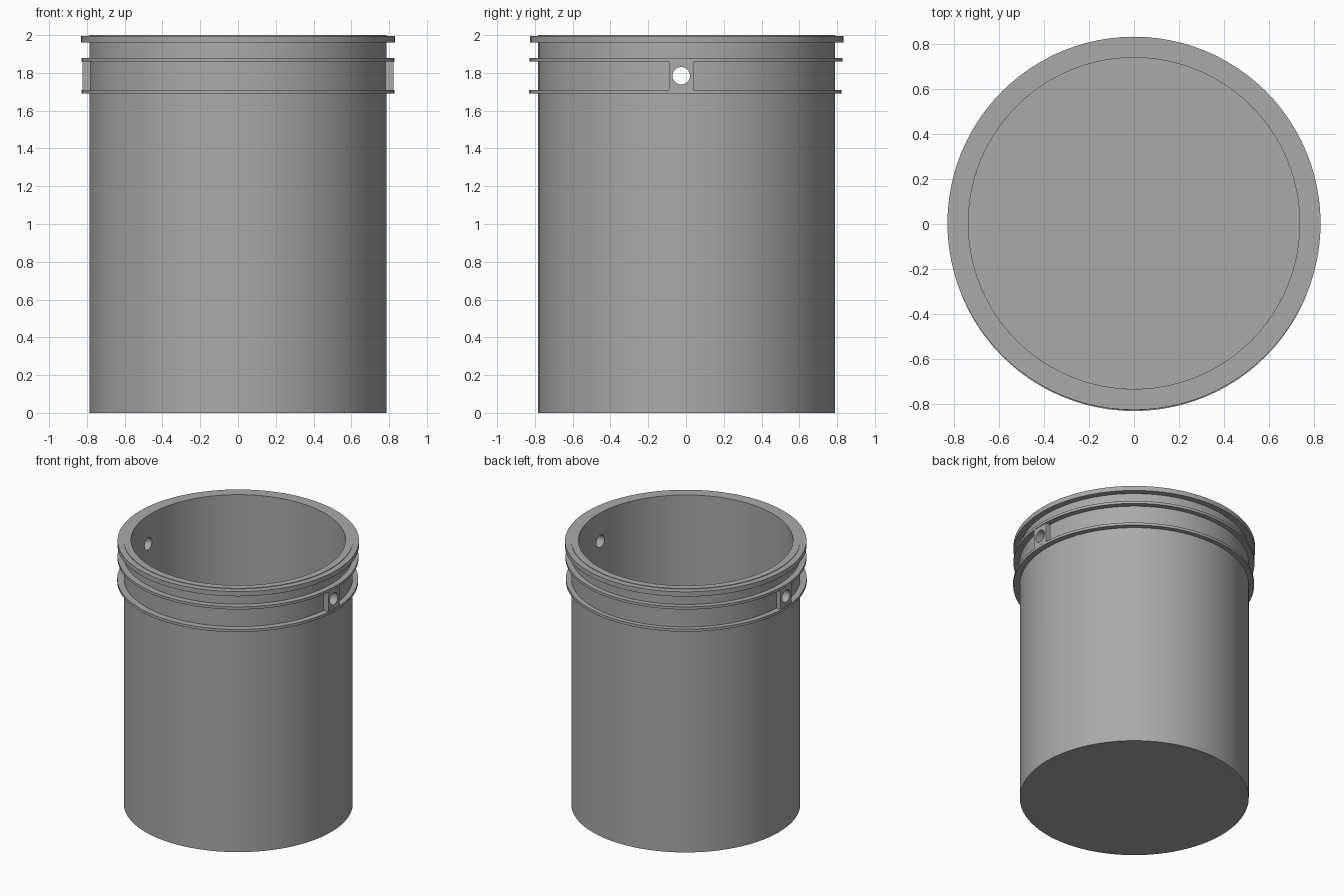
import bpy, bmesh, math
from mathutils import Matrix

SEGMENTS = 96

cube = bpy.data.objects.get("Cube")
if cube:
    bpy.data.objects.remove(cube, do_unlink=True)

grey = bpy.data.materials.new("plain grey")
grey.use_nodes = True
colour = (0.4, 0.4, 0.4, 1)
grey.diffuse_color = colour
grey.node_tree.nodes["Principled BSDF"].inputs["Base Color"].default_value = colour


def finish(name, bm, y=0.0):
    bmesh.ops.recalc_face_normals(bm, faces=bm.faces)
    mesh = bpy.data.meshes.new(name)
    bm.to_mesh(mesh)
    bm.free()
    mesh.materials.append(grey)
    obj = bpy.data.objects.new(name, mesh)
    obj.location.y = y
    bpy.context.collection.objects.link(obj)
    return obj


def lathe(name, profile, closed, y=0.0):
    """Spin a radius/height profile about z."""
    bm = bmesh.new()
    verts = [bm.verts.new((r, 0, z)) for r, z in profile]
    pairs = list(zip(verts, verts[1:]))
    if closed:
        pairs.append((verts[-1], verts[0]))
    edges = [bm.edges.new(p) for p in pairs]
    bmesh.ops.spin(bm, geom=verts + edges, axis=(0, 0, 1), cent=(0, 0, 0),
                   angle=math.tau, steps=SEGMENTS)
    bmesh.ops.remove_doubles(bm, verts=bm.verts, dist=0.0005)
    return finish(name, bm, y)


def band(name, inner, outer, low, high, y):
    return lathe(name, [(inner, low), (outer, low), (outer, high), (inner, high)], True, y)


# Hollow body with a closed floor
body = lathe("bucket_body", [(0, 0), (0.787, 0), (0.787, 2), (0.737, 2),
                             (0.737, 0.05), (0, 0.05)], False, 0.003)

# Top lip and the two thin strengthening ribs
parts = [body,
         band("top_lip", 0.76, 0.83, 1.96, 1.996, 0.003),
         band("upper_rib", 0.76, 0.828, 1.86, 1.88, 0),
         band("lower_rib", 0.76, 0.828, 1.69, 1.71, -0.004)]

# Handle bosses between the ribs, one per side
bosses = []
for side, name in ((1, "left_handle_boss"), (-1, "right_handle_boss")):
    bm = bmesh.new()
    bmesh.ops.create_cube(bm, size=1, matrix=Matrix.Translation((side * 0.79, -0.025, 1.785))
                          @ Matrix.Diagonal((0.064, 0.13, 0.154, 1)))
    bosses.append(finish(name, bm))

# Handle bore straight through both sides
bm = bmesh.new()
bmesh.ops.create_cone(bm, cap_ends=True, segments=32, radius1=0.046, radius2=0.046, depth=2.2,
                      matrix=Matrix.Translation((0, -0.025, 1.785))
                      @ Matrix.Rotation(math.pi / 2, 4, 'Y'))
bore = finish("handle_bore_cutter", bm)
bore.hide_render = True

for obj in [body] + bosses:
    cut = obj.modifiers.new("bore", 'BOOLEAN')
    cut.operation = 'DIFFERENCE'
    cut.solver = 'EXACT'
    cut.object = bore

# Apply the cuts, then smooth the round walls while keeping rims sharp
for obj in parts + bosses:
    bpy.ops.object.select_all(action='DESELECT')
    obj.select_set(True)
    bpy.context.view_layer.objects.active = obj
    if obj.modifiers:
        bpy.ops.object.modifier_apply(modifier="bore")
    bpy.ops.object.shade_smooth_by_angle(angle=math.radians(30))

bpy.data.objects.remove(bore, do_unlink=True)
